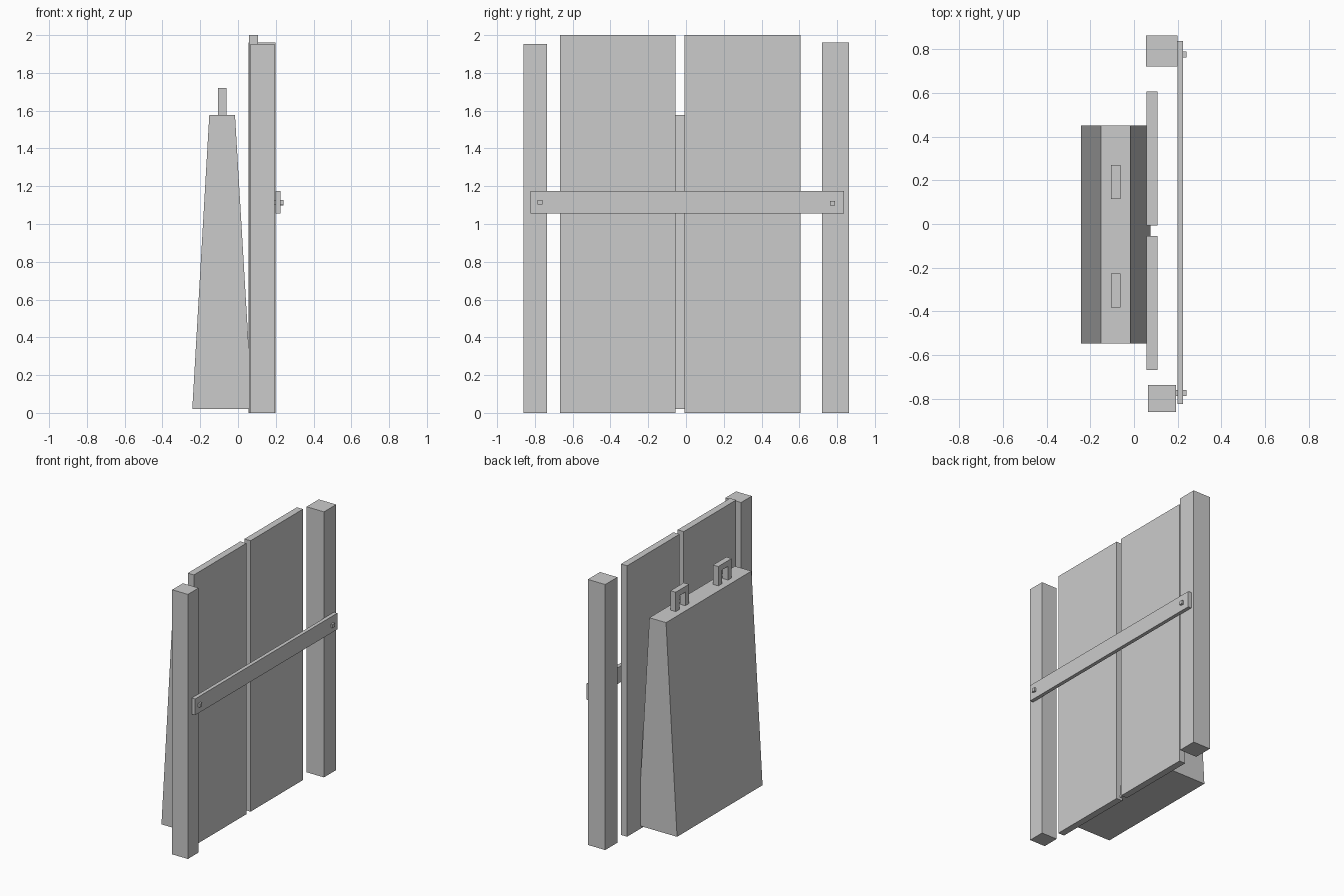
import bpy

if "Cube" in bpy.data.objects:
    bpy.data.objects.remove(bpy.data.objects["Cube"])


def prism(name, profile, y0, y1):
    """Extrude an x-z profile (counter-clockwise seen from the front) along y."""
    n = len(profile)
    verts = [(x, y, z) for y in (y0, y1) for x, z in profile]
    faces = [tuple(range(n)), tuple(range(2 * n - 1, n - 1, -1))]
    faces += [(i, i + n, (i + 1) % n + n, (i + 1) % n) for i in range(n)]
    mesh = bpy.data.meshes.new(name)
    mesh.from_pydata(verts, [], faces)
    obj = bpy.data.objects.new(name, mesh)
    bpy.context.collection.objects.link(obj)
    return obj


def box(name, x, y, z):
    profile = [(x[0], z[0]), (x[1], z[0]), (x[1], z[1]), (x[0], z[1])]
    return prism(name, profile, *y)


def handle(name, y0, y1):
    """Upside-down U with its outline in the y-z plane."""
    x0, x1, z0, z1, t = -0.105, -0.062, 1.575, 1.72, 0.042
    outline = [(y0, z0), (y0 + t, z0), (y0 + t, z1 - t), (y1 - t, z1 - t),
               (y1 - t, z0), (y1, z0), (y1, z1), (y0, z1)]
    # Extruded along y, then turned a quarter so the depth lies along x
    obj = prism(name, outline, -x1, -x0)
    for v in obj.data.vertices:
        v.co = (-v.co.y, v.co.x, v.co.z)
    return obj


# Two slightly different side posts
box("left_post", (0.065, 0.193), (-0.86, -0.735), (0, 1.953))
box("right_post", (0.056, 0.198), (0.72, 0.862), (0, 1.96))

# Pair of door panels with a narrow gap
for name, y in (("left_panel", -0.667), ("right_panel", -0.007)):
    box(name, (0.057, 0.107), (y, y + 0.612), (0, 2))

# Cross bar and its bolt heads
box("cross_bar", (0.198, 0.225), (-0.822, 0.837), (1.055, 1.175))
for name, y, z in (("left_bolt", -0.773, 1.115), ("right_bolt", 0.775, 1.11)):
    box(name, (0.19, 0.24), (y - 0.013, y + 0.013), (z - 0.013, z + 0.013))

# Tapered block leaning against the panels
prism("tapered_block", [(-0.242, 0.02), (0.076, 0.02),
                        (-0.016, 1.577), (-0.152, 1.577)], -0.547, 0.45)

# Carrying handles on top of the block
for name, y in (("left_handle", -0.382), ("right_handle", 0.115)):
    handle(name, y, y + 0.155)
